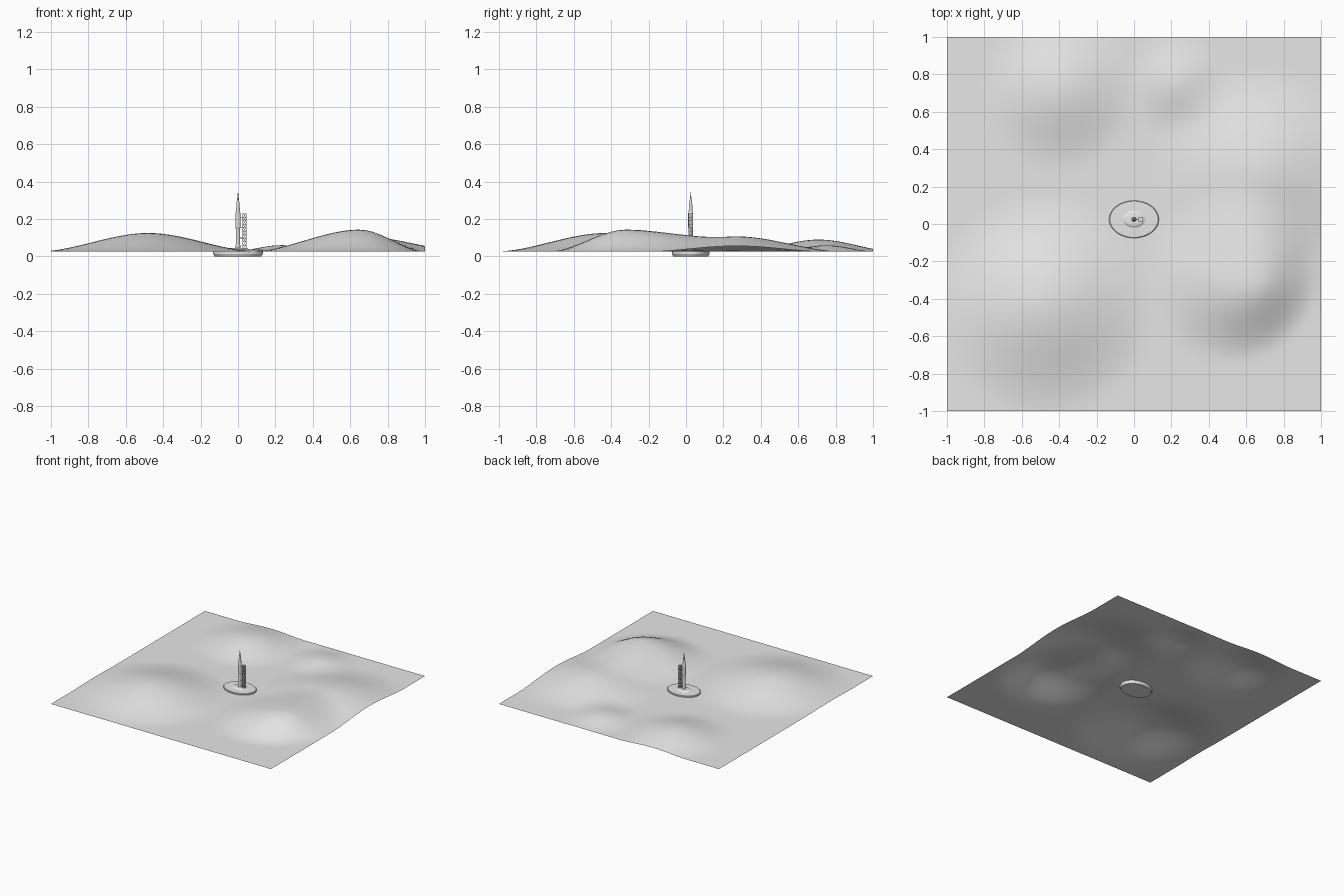
import bpy, bmesh, math
from mathutils import Vector

if "Cube" in bpy.data.objects:
    bpy.data.objects.remove(bpy.data.objects["Cube"])


def mat(name, v):
    m = bpy.data.materials.new(name)
    m.diffuse_color = (v, v, v, 1)
    m.use_nodes = True
    m.node_tree.nodes["Principled BSDF"].inputs["Base Color"].default_value = m.diffuse_color
    return m


GREY = mat("light grey", 0.8)
CY = 0.025  # centre of the pad in y


def finish(name, bm, smooth=False):
    bmesh.ops.recalc_face_normals(bm, faces=bm.faces)
    me = bpy.data.meshes.new(name)
    bm.to_mesh(me)
    bm.free()
    me.materials.append(GREY)
    for p in me.polygons:
        p.use_smooth = smooth
    ob = bpy.data.objects.new(name, me)
    bpy.context.collection.objects.link(ob)
    return ob


def lathe(name, profile, n, sx=1.0, sy=1.0):
    """Closed spun shape from (radius, z) pairs."""
    bm = bmesh.new()
    rings = [[bm.verts.new((r * sx * math.cos(2 * math.pi * (i + .5) / n),
                            CY + r * sy * math.sin(2 * math.pi * (i + .5) / n), z))
              for i in range(n)] for r, z in profile]
    for a, b in zip(rings, rings[1:]):
        for i in range(n):
            j = (i + 1) % n
            bm.faces.new((a[i], a[j], b[j], b[i]))
    bm.faces.new(rings[0])
    bm.faces.new(rings[-1])
    return finish(name, bm)


def strut(bm, a, b, w):
    a, b = Vector(a), Vector(b)
    d = b - a
    r = bmesh.ops.create_cube(bm, size=1)
    q = d.to_track_quat('Z', 'Y')
    for v in r['verts']:
        v.co = (a + b) / 2 + q @ Vector((v.co.x * w, v.co.y * w, v.co.z * d.length))


# Rolling ground: thin sheet lifted by soft hills
# (x, y, height, radius, lean): lean shortens the front right flank
HILLS = [(-0.48, -0.43, 0.10, 0.60, 0), (0.65, -0.32, 0.118, 0.47, 0.14),
         (0.66, 0.27, 0.082, 0.58, 0), (-0.40, 0.71, 0.065, 0.42, 0),
         (0.23, 0.75, 0.035, 0.27, 0)]


def height(x, y):
    z = 0.025
    for hx, hy, h, r, lean in HILLS:
        dx, dy = x - hx, y - hy
        d = math.hypot(dx, dy)
        if d > 1e-6:
            r -= lean * (0.85 * dx - 0.5 * dy) / d
        t = max(0, 1 - d / r)
        z += h * t * t * (3 - 2 * t)
    return z


bm = bmesh.new()
bmesh.ops.create_grid(bm, x_segments=50, y_segments=50, size=1)
for v in bm.verts:
    v.co.z = height(v.co.x, v.co.y)
finish("ground", bm, True)

# Oval pad with a low mound in the middle
lathe("pad", [(0.94, 0), (1, 0.012), (1, 0.034), (0.97, 0.037), (0.45, 0.038),
              (0.36, 0.044), (0.2, 0.046)], 48, 0.133, 0.1)

# Slender tower with a needle tip
lathe("tower", [(0.013, 0.04), (0.013, 0.06), (0.011, 0.065), (0.011, 0.15), (0.0135, 0.155),
                (0.0135, 0.232), (0.011, 0.238), (0.009, 0.275), (0.006, 0.3), (0.003, 0.318),
                (0.001, 0.343)], 12)

# Lattice gantry beside the tower
bm = bmesh.new()
x0, x1, y0, y1 = 0.026, 0.044, CY - 0.010, CY + 0.010
corners = [(x0, y0), (x1, y0), (x1, y1), (x0, y1)]
LEVELS = 10
zs = [0.042 + i * 0.0185 for i in range(LEVELS + 1)]
for k, c in enumerate(corners):
    n = corners[(k + 1) % 4]
    strut(bm, (*c, zs[0]), (*c, zs[-1]), 0.0028)
    for i, z in enumerate(zs):
        strut(bm, (*c, z), (*n, z), 0.0024)
        if i < LEVELS:
            strut(bm, (*c, z), (*n, zs[i + 1]), 0.0018)
# service arms reaching to the tower
for z in (zs[3], zs[6], zs[9]):
    strut(bm, (x0, CY, z), (0.01, CY, z), 0.004)
finish("gantry", bm)
